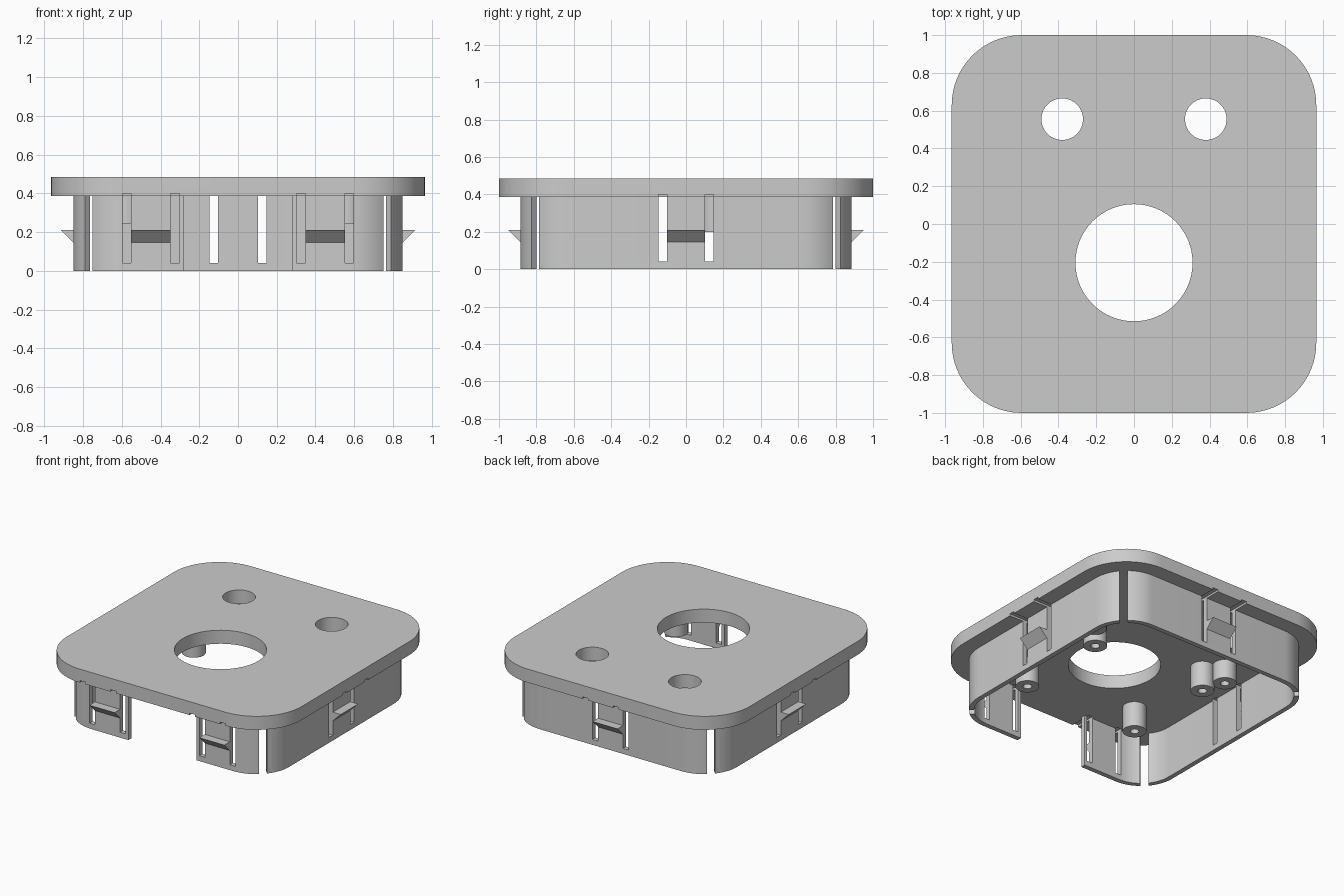
import bpy, bmesh, math
from mathutils import Matrix, Vector

if "Cube" in bpy.data.objects:
    bpy.data.objects.remove(bpy.data.objects["Cube"], do_unlink=True)

grey = bpy.data.materials.new("plain grey")
grey.use_nodes = True
colour = (0.6, 0.6, 0.6, 1)
grey.diffuse_color = colour
grey.node_tree.nodes["Principled BSDF"].inputs["Base Color"].default_value = colour

PLATE_Z, TOP_Z = 0.385, 0.485
HALF_X, HALF_Y, THICK = 0.85, 0.885, 0.035


def circle(x, y, r, n=64):
    return [(x + r * math.cos(i * math.tau / n), y + r * math.sin(i * math.tau / n)) for i in range(n)]


def rounded(hx, hy, r, n=16):
    pts = []
    for q, (sx, sy) in enumerate([(1, 1), (-1, 1), (-1, -1), (1, -1)]):
        for i in range(n + 1):
            a = (q + i / n) * math.pi / 2
            pts.append((sx * (hx - r) + r * math.cos(a), sy * (hy - r) + r * math.sin(a)))
    return pts


def add_object(name, bm, material=grey):
    bmesh.ops.recalc_face_normals(bm, faces=bm.faces)
    mesh = bpy.data.meshes.new(name)
    bm.to_mesh(mesh)
    bm.free()
    mesh.materials.append(material)
    ob = bpy.data.objects.new(name, mesh)
    bpy.context.collection.objects.link(ob)
    return ob


def prism(name, loops, z0, z1):
    """Extrude an outline, with any further loops as holes."""
    bm = bmesh.new()
    for loop in loops:
        vs = [bm.verts.new((x, y, z0)) for x, y in loop]
        for a, b in zip(vs, vs[1:] + vs[:1]):
            bm.edges.new((a, b))
    bmesh.ops.triangle_fill(bm, use_beauty=True, edges=bm.edges[:])
    out = bmesh.ops.extrude_face_region(bm, geom=bm.faces[:])
    verts = [g for g in out["geom"] if isinstance(g, bmesh.types.BMVert)]
    bmesh.ops.translate(bm, verts=verts, vec=(0, 0, z1 - z0))
    return add_object(name, bm)


def add_box(bm, centre, size, turn=Matrix()):
    bmesh.ops.create_cube(bm, size=1, matrix=turn @ Matrix.Translation(centre) @ Matrix.Diagonal((*size, 1)))


def cut(ob, cutter):
    mod = ob.modifiers.new("cut", "BOOLEAN")
    mod.operation, mod.solver, mod.object = "DIFFERENCE", "EXACT", cutter
    bpy.context.view_layer.objects.active = ob
    bpy.ops.object.modifier_apply(modifier=mod.name)


# Cover plate and skirt wall
plate = prism("cover_plate", [rounded(0.965, 1, 0.37), circle(0, -0.205, 0.31),
              circle(-0.38, 0.555, 0.11), circle(0.38, 0.555, 0.11)], PLATE_Z, TOP_Z)
wall = prism("skirt_wall", [rounded(HALF_X, HALF_Y, 0.27),
             rounded(HALF_X - THICK, HALF_Y - THICK, 0.27 - THICK)], 0, PLATE_Z)

# Each clip: outward turn, distance of the wall, offset along the wall
clips = [("right", 0, HALF_X, 0), ("left", 180, HALF_X, 0), ("back", 90, HALF_Y, 0),
         ("front_a", -90, HALF_Y, -0.45), ("front_b", -90, HALF_Y, 0.45)]

# Slots beside the clips, which also notch the plate
bm = bmesh.new()
for _, deg, dist, off in clips:
    turn = Matrix.Rotation(math.radians(deg), 4, "Z")
    for side in (-0.125, 0.125):
        add_box(bm, (dist + 0.1, off + side, 0.22), (0.3, 0.045, 0.36), turn)
slots = add_object("slot_cutter", bm)

# Front opening and corner slits
bm = bmesh.new()
add_box(bm, (0, -HALF_Y, 0.15), (0.56, 0.2, 0.6))
for sx in (-1, 1):
    for sy in (-1, 1):
        turn = Matrix.Translation((sx * 0.77, sy * 0.806, 0)) @ Matrix.Rotation(sx * sy * math.pi / 4, 4, "Z")
        add_box(bm, (0, 0, 0.15), (0.2, 0.055, 0.6), turn)
gaps = add_object("gap_cutter", bm)

cut(plate, slots)
cut(wall, slots)
cut(wall, gaps)
for helper in (slots, gaps):
    bpy.data.objects.remove(helper, do_unlink=True)

# Wedge catches on the clips
for name, deg, dist, off in clips:
    bm = bmesh.new()
    turn = Matrix.Rotation(math.radians(deg), 4, "Z")
    profile = [(dist - 0.005, 0.14), (dist + 0.065, 0.21), (dist - 0.005, 0.21)]
    ends = [[bm.verts.new(turn @ Vector((x, off + s, z))) for x, z in profile] for s in (-0.1025, 0.1025)]
    for end in ends:
        bm.faces.new(end)
    for i in range(3):
        j = (i + 1) % 3
        bm.faces.new((ends[0][i], ends[0][j], ends[1][j], ends[1][i]))
    add_object("catch_" + name, bm)

# Hollow screw posts under the plate
posts = []
for sx, side in ((-1, "left"), (1, "right")):
    for name, x, y, z in (("front", 0.47, -0.555, 0.2), ("middle", 0.47, 0.155, 0.2), ("rear", 0.57, 0.27, 0.245)):
        posts.append(prism(f"{name}_post_{side}", [circle(sx * x, y, 0.08, 40), circle(sx * x, y, 0.03, 24)],
                           z, PLATE_Z + 0.005))

# Smooth the curved walls, keep edges sharp
bpy.ops.object.select_all(action="DESELECT")
for ob in [plate, wall] + posts:
    ob.select_set(True)
bpy.context.view_layer.objects.active = plate
bpy.ops.object.shade_smooth_by_angle(angle=math.radians(30))
